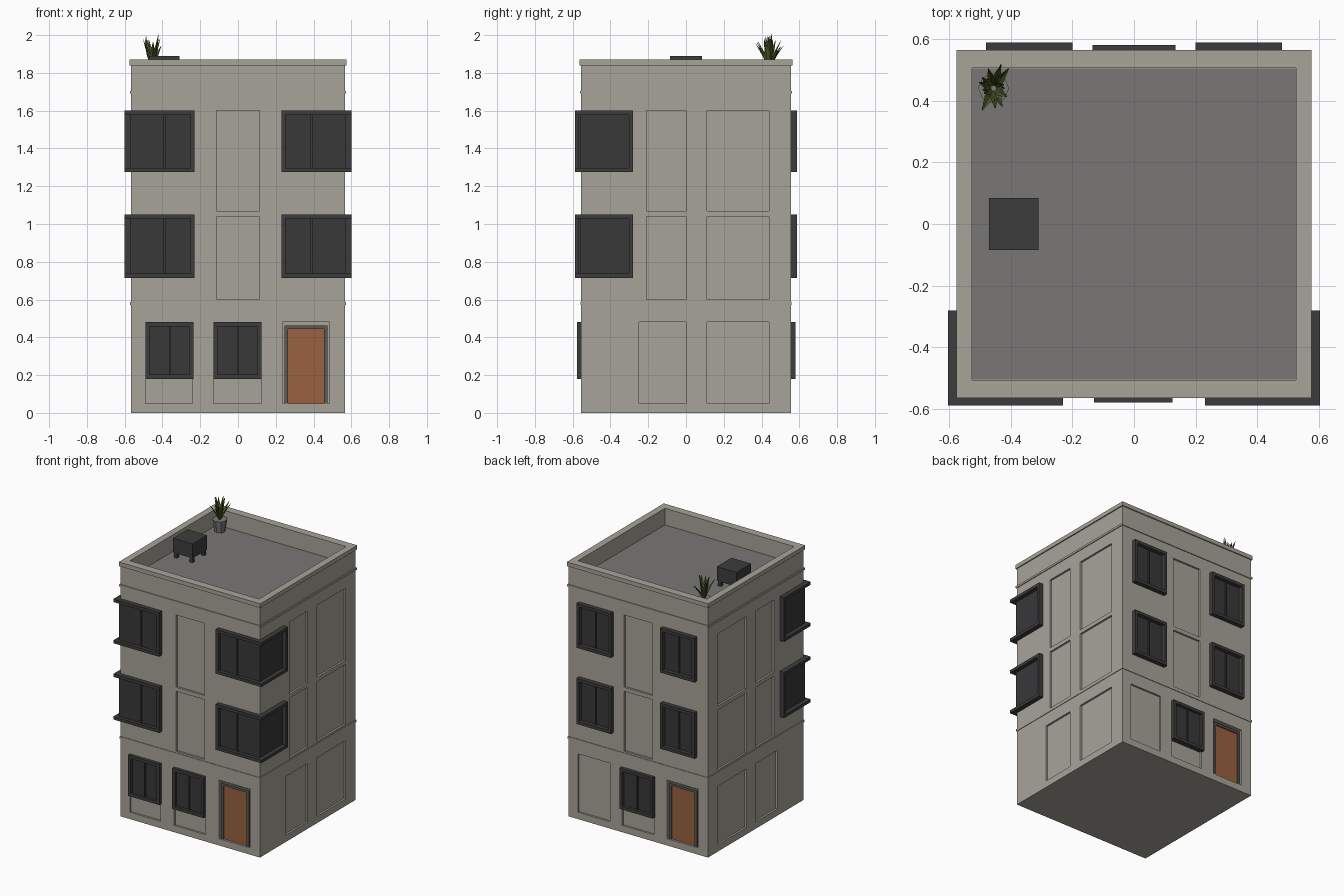
import bpy, bmesh, math, random
from mathutils import Vector

if "Cube" in bpy.data.objects:
    bpy.data.objects.remove(bpy.data.objects["Cube"])

random.seed(4)


def mat(name, rgb):
    m = bpy.data.materials.new(name)
    m.diffuse_color = (*rgb, 1)
    m.use_nodes = True
    m.node_tree.nodes["Principled BSDF"].inputs["Base Color"].default_value = m.diffuse_color
    return m


WALL = mat("wall beige", (0.385, 0.37, 0.32))
ROOF = mat("roof grey", (0.19, 0.185, 0.18))
FRAME = mat("window frame dark", (0.046, 0.046, 0.048))
GLASS = mat("window glass dark", (0.04, 0.04, 0.042))
DOORFR = mat("door frame grey", (0.10, 0.10, 0.09))
DOOR = mat("door brown", (0.32, 0.12, 0.05))
POT = mat("pot grey", (0.2, 0.2, 0.18))
LEAF = mat("leaf green", (0.07, 0.10, 0.02))


def add_box(bm, x, y, z):
    """Box from (lo, hi) ranges on each axis."""
    x, y, z = sorted(x), sorted(y), sorted(z)
    v = [bm.verts.new((a, b, c)) for a in x for b in y for c in z]
    for f in ((0, 1, 3, 2), (4, 6, 7, 5), (0, 4, 5, 1), (2, 3, 7, 6), (0, 2, 6, 4), (1, 5, 7, 3)):
        bm.faces.new([v[i] for i in f])


def finish(name, bm, material):
    bmesh.ops.recalc_face_normals(bm, faces=bm.faces)
    me = bpy.data.meshes.new(name)
    bm.to_mesh(me)
    bm.free()
    ob = bpy.data.objects.new(name, me)
    bpy.context.collection.objects.link(ob)
    me.materials.append(material)
    return ob


def boxes(name, material, ranges):
    bm = bmesh.new()
    for r in ranges:
        add_box(bm, *r)
    return finish(name, bm, material)


HX, HY, TOP, ROOFZ = 0.567, 0.555, 1.865, 1.745
PD = 0.014                                   # depth of the wall panels
FLOORS = ((0.05, 0.48), (0.60, 1.04), (1.07, 1.60))
DOORS = ((-1, 0.235, 0.485), (1, -0.485, -0.235))

# body: block with panels, door recesses and roof well cut out
body = boxes("building_body", WALL, [((-HX, HX), (-HY, HY), (0, TOP))])
cuts = [((-0.525, 0.525), (-0.505, 0.505), (ROOFZ, 2.1))]
for i, z in enumerate(FLOORS):
    for s in (-1, 1):
        for y in ((-0.25 if i == 0 else -0.21, 0.0), (0.11, 0.44)):
            cuts.append(((s * (HX - PD), s * 0.7), y, z))
        if i:
            cuts.append(((-0.115, 0.115), (s * (HY - PD), s * 0.7), z))
for x, s in (((-0.49, -0.24), -1), ((-0.13, 0.125), -1), ((-0.13, 0.13), 1), ((0.23, 0.49), 1)):
    cuts.append((x, (s * (HY - PD), s * 0.7), FLOORS[0]))
for s, x0, x1 in DOORS:
    cuts.append(((x0, x1), (s * (HY - 0.03), s * 0.7), FLOORS[0]))
cutter = boxes("cutter", WALL, cuts)
cutter.hide_render = True
mod = body.modifiers.new("cut", "BOOLEAN")
mod.object, mod.operation, mod.solver = cutter, "DIFFERENCE", "EXACT"
bpy.context.view_layer.objects.active = body
bpy.ops.object.modifier_apply(modifier=mod.name)
bpy.data.objects.remove(cutter)


def ring(name, out, z, inner=(0.525, 0.505)):
    """Rectangular band running round the building."""
    ox, oy = HX + out, HY + out
    ix, iy = inner
    r = []
    for s in (-1, 1):
        r.append(((-ox, ox), (s * iy, s * oy), z))
        r.append(((s * ix, s * ox), (-iy, iy), z))
    boxes(name, WALL, r)


ring("parapet_cap", 0.008, (1.84, 1.87))
ring("cornice_band", 0.006, (1.69, 1.705), (0.54, 0.53))
ring("lower_string_course", 0.004, (0.572, 0.588), (0.54, 0.53))
boxes("roof_deck", ROOF, [((-0.5245, 0.5245), (-0.5045, 0.5045), (ROOFZ - 0.01, ROOFZ + 0.003))])


# corner windows wrapping from the front onto both sides
def corner_window(s, z0, z1):
    xi, yi = 0.23, -0.28                      # inner ends on front and side
    xo, yo = 0.602, -0.588                    # outer faces of the frame
    gx, gy = 0.572, -0.562                    # glass faces
    t = 0.022
    r = []
    for z in ((z0, z0 + t), (z1 - t, z1)):
        r.append(((s * xi, s * xo), (yo, -0.52), z))
        r.append(((s * 0.53, s * xo), (-0.52, yi), z))
    mid = (z0 + t, z1 - t)
    r.append(((s * xi, s * (xi + t)), (yo, -0.52), mid))
    r.append(((s * 0.53, s * xo), (yi - t, yi), mid))
    r.append(((s * 0.385, s * 0.395), (gy - 0.008, -0.53), mid))
    boxes("corner_window_frame", FRAME, r)
    boxes("corner_window_glass", GLASS, [
        ((s * (xi + t), s * gx), (gy, -0.53), mid),
        ((s * 0.54, s * gx), (-0.53, yi - t), mid)])


for s in (-1, 1):
    for z0, z1 in ((0.715, 1.05), (1.275, 1.60)):
        corner_window(s, z0, z1)


# flat windows: four frame bars, a centre bar and a glass plate
def window(x0, x1, z0, z1, s, out):
    t = 0.022
    yb, yo = s * (HY - 0.03), s * out
    m, mid = (x0 + x1) / 2, (z0 + t, z1 - t)
    boxes("window_frame", FRAME, [
        ((x0, x1), (yb, yo), (z0, z0 + t)), ((x0, x1), (yb, yo), (z1 - t, z1)),
        ((x0, x0 + t), (yb, yo), mid), ((x1 - t, x1), (yb, yo), mid),
        ((m - 0.004, m + 0.004), (yb, s * (HY + 0.012)), mid)])
    boxes("window_glass", GLASS, [((x0 + t, x1 - t), (yb, s * (HY + 0.004)), mid)])


for x0, x1 in ((-0.49, -0.235), (-0.13, 0.125)):
    window(x0, x1, 0.18, 0.48, -1, 0.578)
window(-0.135, 0.135, 0.18, 0.48, 1, 0.58)
for x0, x1 in ((-0.48, -0.2), (0.2, 0.48)):
    for z0, z1 in ((0.715, 1.05), (1.275, 1.60)):
        window(x0, x1, z0, z1, 1, 0.588)

# doors front and back
for s, x0, x1 in DOORS:
    yb, yo = s * (HY - 0.035), s * (HY - 0.006)
    boxes("door_frame", DOORFR, [((x0 + 0.012, x0 + 0.03), (yb, yo), (0.05, 0.462)),
                                 ((x1 - 0.03, x1 - 0.012), (yb, yo), (0.05, 0.462)),
                                 ((x0 + 0.012, x1 - 0.012), (yb, yo), (0.445, 0.462))])
    boxes("door", DOOR, [((x0 + 0.03, x1 - 0.03), (yb, s * (HY - 0.015)), (0.05, 0.445))])

# roof unit on four feet
boxes("roof_unit", FRAME, [((-0.47, -0.31), (-0.085, 0.085), (1.785, 1.89))] + [
    ((x, x + 0.025), (y, y + 0.025), (ROOFZ, 1.79))
    for x in (-0.465, -0.34) for y in (-0.08, 0.055)])

# potted plant
PX, PY = -0.455, 0.44
bm = bmesh.new()
bmesh.ops.create_cone(bm, cap_ends=True, segments=8, radius1=0.036, radius2=0.05, depth=0.09)
bmesh.ops.translate(bm, vec=(PX, PY, ROOFZ + 0.045), verts=bm.verts)
finish("plant_pot", bm, POT)

bm = bmesh.new()
for i in range(13):
    a = i * 2.4
    reach = 0.03 + 0.045 * (i % 4) / 3
    h = 0.165 - 0.05 * (i % 4) / 3 + random.uniform(-0.01, 0.01)
    d, side = Vector((math.cos(a), math.sin(a), 0)), Vector((-math.sin(a), math.cos(a), 0))
    rows = []
    for t, w in ((0, 0.007), (0.5, 0.014), (1, 0.001)):
        p = Vector((PX, PY, 1.835)) + d * (reach * t ** 1.4 + 0.006) + Vector((0, 0, h * t))
        rows.append([bm.verts.new(q) for q in (p - side * w, p + d * w * 0.6, p + side * w)])
    for r0, r1 in zip(rows, rows[1:]):
        for k in (0, 1):
            bm.faces.new((r0[k], r0[k + 1], r1[k + 1], r1[k]))
finish("plant_leaves", bm, LEAF)
